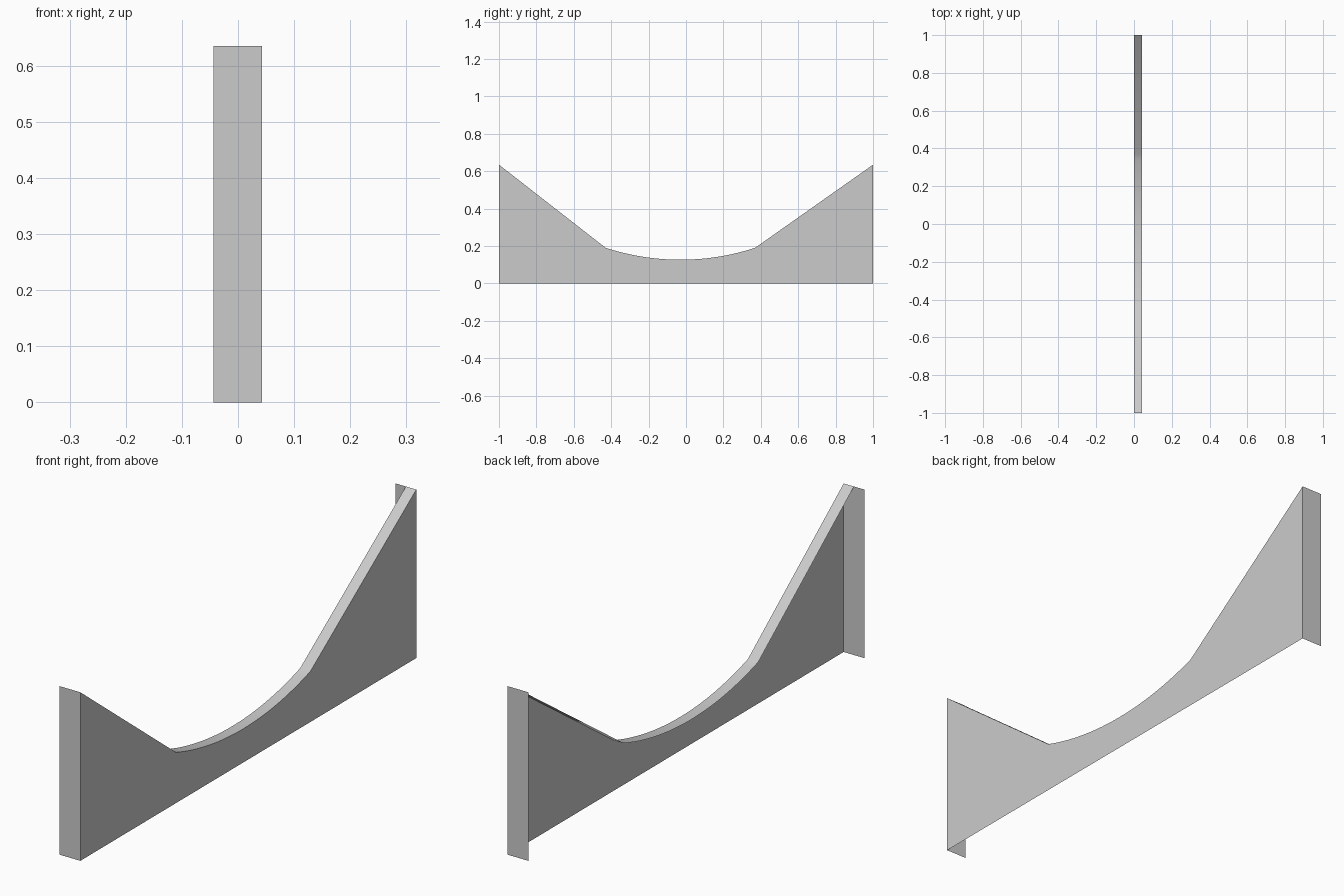
import bpy
import bmesh
import math

cube = bpy.data.objects.get("Cube")
if cube:
    bpy.data.objects.remove(cube, do_unlink=True)

OUTER, MID, INNER = 0.043, 0.0, -0.044   # side panel, rim edge, end plate edge
HEIGHT = 0.635
DIP_Y, DIP_Z = -0.03, 0.127              # lowest point of the curved top
HALF, RISE = 0.4, 0.064                  # half span and rise of the curve
STEPS = 24

grey = bpy.data.materials.new("light_grey")
grey.use_nodes = True
colour = (0.6, 0.6, 0.6, 1)
grey.diffuse_color = colour
grey.node_tree.nodes["Principled BSDF"].inputs["Base Color"].default_value = colour


def sheet(name, strips):
    """Build an open sheet from pairs of matching point rows."""
    bm = bmesh.new()
    for row_a, row_b in strips:
        a = [bm.verts.new(p) for p in row_a]
        b = [bm.verts.new(p) for p in row_b]
        for i in range(len(a) - 1):
            bm.faces.new((a[i], a[i + 1], b[i + 1], b[i]))
    bmesh.ops.remove_doubles(bm, verts=bm.verts, dist=0.0001)
    mesh = bpy.data.meshes.new(name)
    bm.to_mesh(mesh)
    bm.free()
    mesh.materials.append(grey)
    obj = bpy.data.objects.new(name, mesh)
    bpy.context.collection.objects.link(obj)
    bpy.ops.object.select_all(action="DESELECT")
    obj.select_set(True)
    bpy.context.view_layer.objects.active = obj
    bpy.ops.object.shade_smooth_by_angle(angle=math.radians(30))
    return obj


# Top outline: straight slope, circular dip, straight slope
radius = (HALF ** 2 + RISE ** 2) / (2 * RISE)
sweep = math.asin(HALF / radius)
outline = [(-1, HEIGHT)]
for i in range(STEPS + 1):
    t = sweep * (2 * i / STEPS - 1)
    outline.append((DIP_Y + radius * math.sin(t),
                    DIP_Z + radius * (1 - math.cos(t))))
outline.append((1, HEIGHT))

# Side panel below the outline
base = [(OUTER, y, 0) for y, z in outline]
top = [(OUTER, y, z) for y, z in outline]
sheet("side_panel", [(base, top)])

# Narrow rim folded inward along the top
lip = [(MID, y, z) for y, z in outline]
sheet("top_rim", [(top, lip)])

# Full-width plates closing both ends
for name, y in (("front_end_plate", -1), ("back_end_plate", 1)):
    left = [(OUTER, y, 0), (OUTER, y, HEIGHT)]
    right = [(INNER, y, 0), (INNER, y, HEIGHT)]
    rows = (right, left) if y > 0 else (left, right)
    sheet(name, [rows])
